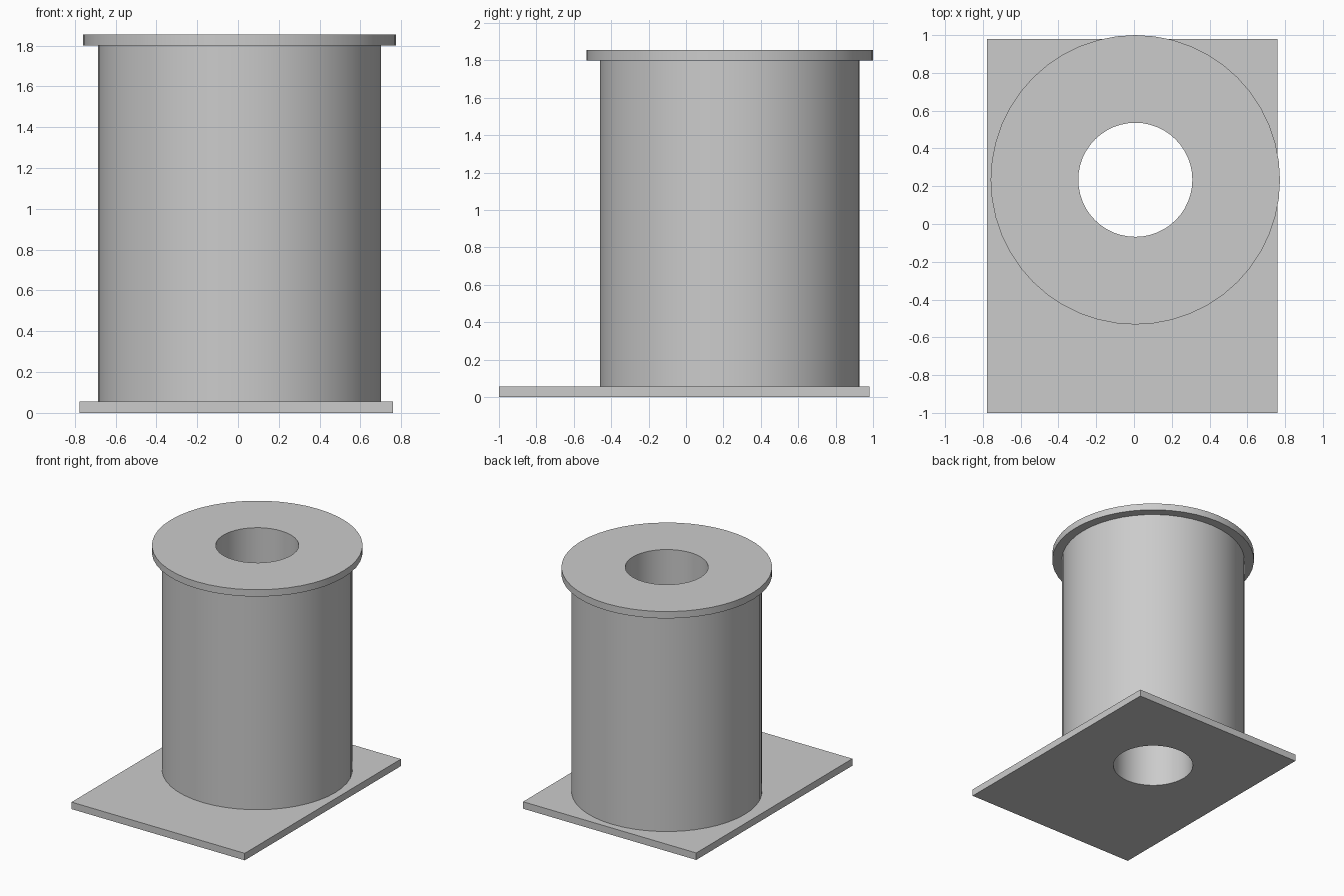
import bpy, bmesh, math

cube = bpy.data.objects.get("Cube")
if cube:
    bpy.data.objects.remove(cube, do_unlink=True)

SEGMENTS = 48
CX, CY = 0.007, 0.234                      # spool axis
BORE, BARREL, FLANGE = 0.302, 0.693, 0.766  # radii
PLATE_TOP, FLANGE_LOW, TOP = 0.056, 1.8, 1.855

grey = bpy.data.materials.new("plain grey")
grey.use_nodes = True
colour = (0.6, 0.6, 0.6, 1)
grey.diffuse_color = colour
grey.node_tree.nodes["Principled BSDF"].inputs["Base Color"].default_value = colour


def ring(bm, radius, z):
    angles = [math.tau * i / SEGMENTS for i in range(SEGMENTS)]
    return [bm.verts.new((CX + radius * math.cos(a), CY + radius * math.sin(a), z))
            for a in angles]


def finish(name, bm):
    bmesh.ops.recalc_face_normals(bm, faces=bm.faces)
    mesh = bpy.data.meshes.new(name)
    bm.to_mesh(mesh)
    bm.free()
    mesh.materials.append(grey)
    obj = bpy.data.objects.new(name, mesh)
    bpy.context.collection.objects.link(obj)
    bpy.ops.object.select_all(action='DESELECT')
    obj.select_set(True)
    bpy.context.view_layer.objects.active = obj
    bpy.ops.object.shade_smooth_by_angle(angle=math.radians(30))


# Hollow barrel with its top flange, turned from one closed profile
bm = bmesh.new()
profile = [(BORE, PLATE_TOP), (BORE, TOP), (FLANGE, TOP), (FLANGE, FLANGE_LOW),
           (BARREL, FLANGE_LOW), (BARREL, PLATE_TOP)]
rings = [ring(bm, r, z) for r, z in profile]
for a, b in zip(rings, rings[1:] + rings[:1]):
    for i in range(SEGMENTS):
        j = (i + 1) % SEGMENTS
        bm.faces.new((a[i], a[j], b[j], b[i]))
finish("flanged_barrel", bm)

# Rectangular base plate with the bore cut through it
bm = bmesh.new()
corners = [bm.verts.new((x, y, 0)) for x, y in
           ((-0.777, -1), (0.76, -1), (0.76, 0.98), (-0.777, 0.98))]
for loop in (corners, ring(bm, BORE, 0)):
    for a, b in zip(loop, loop[1:] + loop[:1]):
        bm.edges.new((a, b))
bmesh.ops.triangle_fill(bm, edges=bm.edges[:], use_beauty=True)
result = bmesh.ops.extrude_face_region(bm, geom=bm.faces[:], use_keep_orig=True)
top_verts = [g for g in result["geom"] if isinstance(g, bmesh.types.BMVert)]
bmesh.ops.translate(bm, verts=top_verts, vec=(0, 0, PLATE_TOP))
finish("base_plate", bm)
